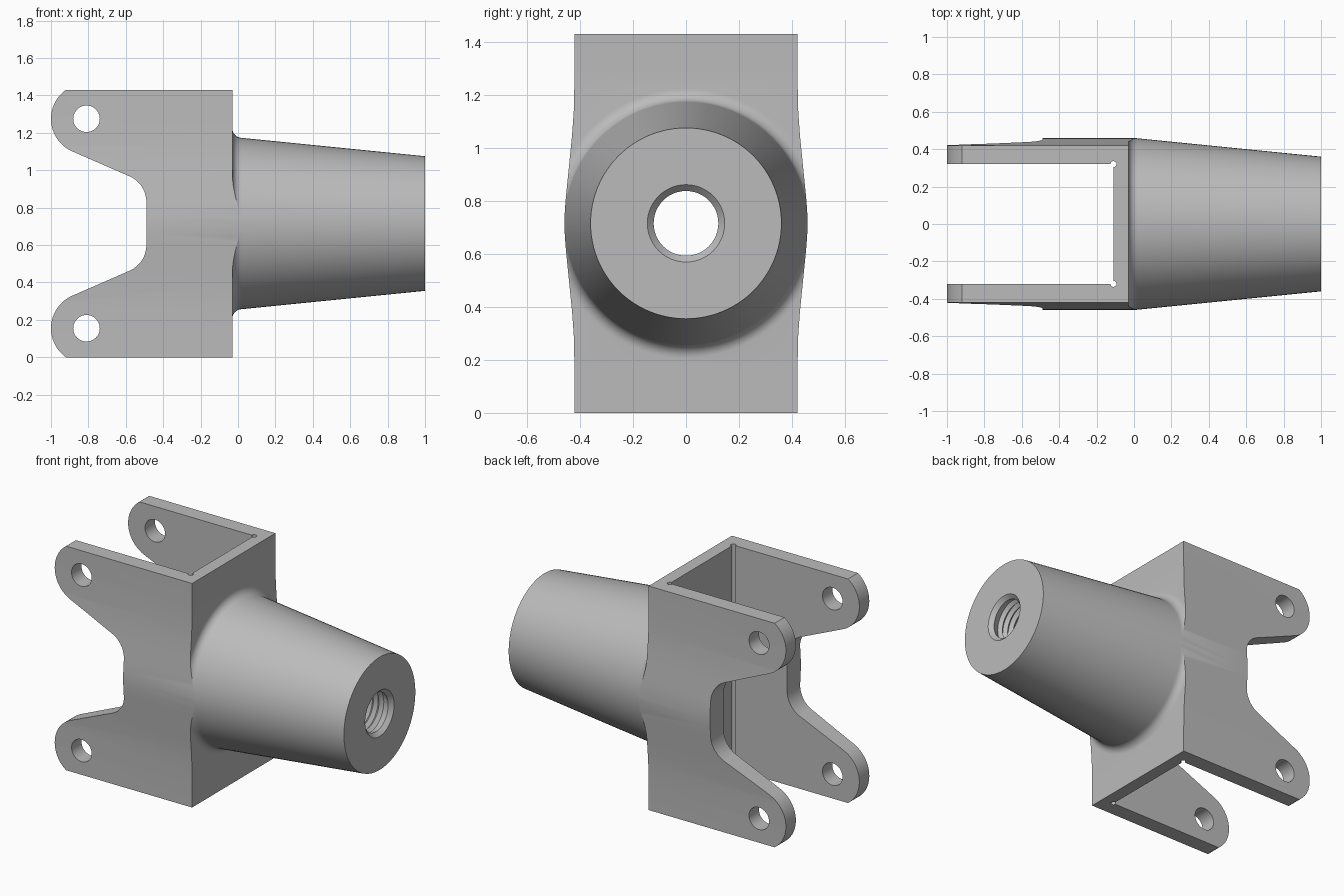
import bpy, bmesh
from math import sin, cos, pi, radians, atan2
from mathutils import Matrix, Vector

if "Cube" in bpy.data.objects:
    bpy.data.objects.remove(bpy.data.objects["Cube"])

MID = 0.715            # half height, centre line of the socket
HEIGHT = 2 * MID

steel = bpy.data.materials.new("machined grey")
steel.use_nodes = True
grey = (0.5, 0.5, 0.5, 1)
steel.diffuse_color = grey
steel.node_tree.nodes["Principled BSDF"].inputs["Base Color"].default_value = grey


def finish(name, bm):
    bmesh.ops.recalc_face_normals(bm, faces=bm.faces)
    mesh = bpy.data.meshes.new(name)
    bm.to_mesh(mesh)
    bm.free()
    mesh.materials.append(steel)
    obj = bpy.data.objects.new(name, mesh)
    bpy.context.collection.objects.link(obj)
    return obj


def prism(name, points, direction):
    """Extrude a closed outline along a vector."""
    bm = bmesh.new()
    face = bm.faces.new([bm.verts.new(p) for p in points])
    ext = bmesh.ops.extrude_face_region(bm, geom=[face])
    verts = [v for v in ext["geom"] if isinstance(v, bmesh.types.BMVert)]
    bmesh.ops.translate(bm, verts=verts, vec=Vector(direction))
    return finish(name, bm)


def lathe(name, profile, sides):
    """Revolve (x, radius) points about the socket axis, with closed ends."""
    bm = bmesh.new()
    rings = []
    for x, r in profile:
        rings.append([bm.verts.new((x, r * cos(2 * pi * i / sides), MID + r * sin(2 * pi * i / sides)))
                      for i in range(sides)])
    for a, b in zip(rings, rings[1:]):
        for i in range(sides):
            j = (i + 1) % sides
            bm.faces.new((a[i], a[j], b[j], b[i]))
    bm.faces.new(rings[0])
    bm.faces.new(rings[-1])
    return finish(name, bm)


def cylinder(name, radius, depth, location, axis):
    bm = bmesh.new()
    turn = Matrix.Rotation(pi / 2, 4, 'X') if axis == 'Y' else Matrix()
    bmesh.ops.create_cone(bm, cap_ends=True, segments=40, radius1=radius, radius2=radius,
                          depth=depth, matrix=Matrix.Translation(location) @ turn)
    return finish(name, bm)


def box(name, low, high):
    x0, y0, z0 = low
    x1, y1, z1 = high
    return prism(name, [(x0, y0, z0), (x1, y0, z0), (x1, y1, z0), (x0, y1, z0)], (0, 0, z1 - z0))


def combine(target, tool, operation):
    mod = target.modifiers.new(operation, 'BOOLEAN')
    mod.operation = operation
    mod.solver = 'EXACT'
    mod.object = tool
    bpy.context.view_layer.objects.active = target
    bpy.ops.object.modifier_apply(modifier=mod.name)
    bpy.data.objects.remove(tool)


def arc(cx, cz, r, start, end, steps):
    return [(cx + r * cos(start + (end - start) * i / steps),
             cz + r * sin(start + (end - start) * i / steps)) for i in range(steps + 1)]


# Side silhouette: rounded upper ear, sloping arm and throat fillet, mirrored below
EAR_X, EAR_Z, EAR_R = -0.81, 1.275, 0.19
slope = atan2(0.175, 0.08)
upper = [(-0.03, HEIGHT)]
upper += arc(EAR_X, EAR_Z, EAR_R, pi - atan2(HEIGHT - EAR_Z, 0.11), pi + slope, 20)
upper += arc(-0.64, 0.83, 0.15, slope, 0, 14)
outline = upper + [(x, HEIGHT - z) for x, z in reversed(upper)]
yoke = prism("yoke_body", [(x, -0.6, z) for x, z in outline], (0, 1.2, 0))

# Open channel between the side plates, with relief grooves in its corners
combine(yoke, box("channel", (-1.2, -0.32, -0.2), (-0.11, 0.32, 1.6)), 'DIFFERENCE')
for side in (-1, 1):
    combine(yoke, cylinder("groove", 0.016, 2, (-0.11, side * 0.32, MID), 'Z'), 'DIFFERENCE')

# Tapered socket with a fillet where it meets the web
fillet = arc(0.02, 0.508, 0.05, pi, 1.5 * pi, 8)
socket = lathe("socket", [(-0.07, 0.508)] + fillet + [(1, 0.36)], 96)
combine(yoke, socket, 'UNION')

# Gently bulged flanks trim the plates and the socket fillet
flank = [(0.42, 0.9), (0.42, 0.57), (0.4235, 0.42), (0.43, 0.33), (0.438, 0.25),
         (0.447, 0.16), (0.453, 0.1), (0.457, 0.05), (0.459, 0)]
right = [(y, MID + d) for y, d in flank]
right += [(y, MID - d) for y, d in reversed(flank[:-1])]
hull = right + [(-y, z) for y, z in reversed(right)]
combine(yoke, prism("flanks", [(-1.1, y, z) for y, z in hull], (2.2, 0, 0)), 'INTERSECT')

# Pin holes through the ears
for z in (EAR_Z, HEIGHT - EAR_Z):
    combine(yoke, cylinder("pin_hole", 0.071, 2, (EAR_X, 0, z), 'Y'), 'DIFFERENCE')

# Threaded bore with a chamfered mouth
pitch = 0.04
bore = [(-0.2, 0.122)]
for i in range(27):
    x = -0.13 + i * pitch
    bore += [(x, 0.122), (x + pitch / 2, 0.142)]
bore += [(0.975, 0.122), (1.0, 0.146), (1.05, 0.146)]
combine(yoke, lathe("thread", bore, 48), 'DIFFERENCE')

bpy.ops.object.select_all(action='DESELECT')
yoke.select_set(True)
bpy.context.view_layer.objects.active = yoke
bpy.ops.object.shade_smooth_by_angle(angle=radians(28))
